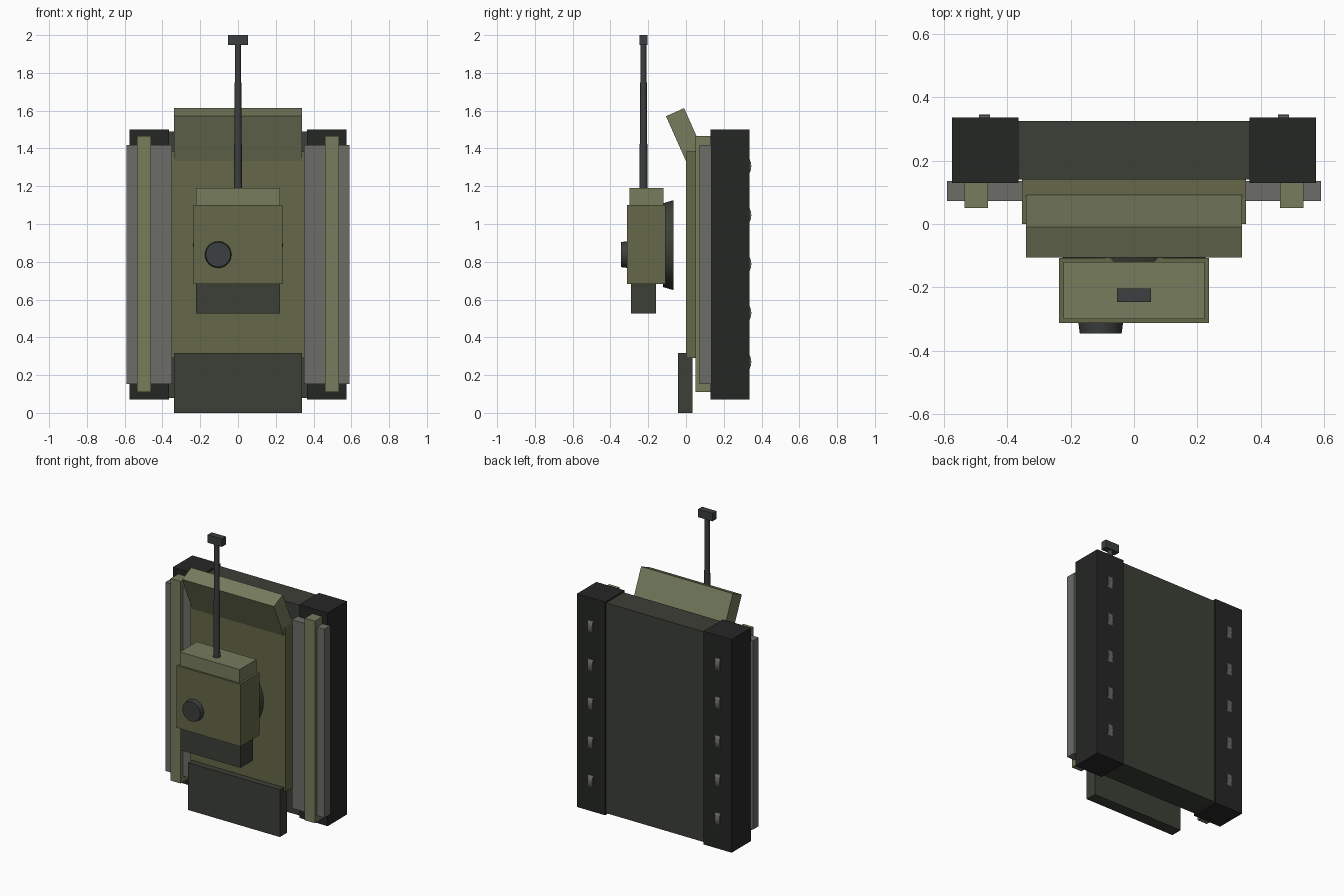
import bpy, math
from mathutils import Matrix

if "Cube" in bpy.data.objects:
    bpy.data.objects.remove(bpy.data.objects["Cube"])


def material(name, rgb):
    m = bpy.data.materials.new(name)
    m.diffuse_color = (*rgb, 1)
    m.use_nodes = True
    m.node_tree.nodes["Principled BSDF"].inputs["Base Color"].default_value = m.diffuse_color
    return m


OLIVE = material("olive", (0.13, 0.14, 0.065))
LIGHT = material("light_olive", (0.18, 0.2, 0.11))
DARK = material("dark_olive", (0.045, 0.05, 0.037))
BLACK = material("track_black", (0.018, 0.02, 0.018))
METAL = material("gun_metal", (0.045, 0.05, 0.05))
GREY = material("fender_grey", (0.15, 0.15, 0.135))


def box(name, x, y, z, mat):
    """Box from (min, max) ranges."""
    bpy.ops.mesh.primitive_cube_add(size=1)
    o = bpy.context.object
    o.name = name
    c = [sum(r) / 2 for r in (x, y, z)]
    s = [r[1] - r[0] for r in (x, y, z)]
    o.data.transform(Matrix.Translation(c) @ Matrix.Diagonal((*s, 1)))
    o.data.materials.append(mat)
    return o


def cone(name, r1, r2, depth, loc, rot, mat, sides=24):
    bpy.ops.mesh.primitive_cone_add(vertices=sides, radius1=r1, radius2=r2,
                                    depth=depth, location=loc, rotation=rot)
    o = bpy.context.object
    o.name = name
    o.data.materials.append(mat)
    bpy.ops.object.shade_smooth_by_angle(angle=math.radians(30))
    return o


# Hull
box("lower_hull", (-0.37, 0.37), (0.14, 0.325), (0.08, 1.49), DARK)
box("upper_hull", (-0.353, 0.353), (0, 0.143), (0.29, 1.385), OLIVE)
box("rear_plate", (-0.34, 0.34), (-0.042, 0.035), (0, 0.317), DARK)

# Sloped front plate
plate = box("front_plate", (-0.34, 0.34), (-0.0525, 0.0525), (-0.36, 0), LIGHT)
plate.location = (-0.0, -0.058, 1.592)
plate.rotation_euler.x = math.radians(24)

# Tracks, fenders, rails and wheels on both sides
for side, s in (("left", -1), ("right", 1)):
    def span(a, b):
        return tuple(sorted((s * a, s * b)))
    box(side + "_track", span(0.365, 0.574), (0.13, 0.336), (0.07, 1.5), BLACK)
    box(side + "_fender", span(0.35, 0.59), (0.072, 0.135), (0.152, 1.417), GREY)
    box(side + "_rail", span(0.46, 0.535), (0.05, 0.13), (0.11, 1.465), LIGHT)
    for i in range(5):
        cone(f"{side}_wheel_{i + 1}", 0.08, 0.08, 0.035,
             (s * 0.472, 0.266, 0.27 + i * 0.259), (0, math.pi / 2, 0), GREY)

# Turret
FACE = (math.pi / 2, 0, 0)  # cone axis pointing to -y
cone("turret_ring", 0.238, 0.222, 0.055, (0, -0.0935, 0.888), FACE, DARK, 32)
box("turret", (-0.236, 0.236), (-0.312, -0.108), (0.682, 1.1), OLIVE)
box("mantlet", (-0.222, 0.222), (-0.3, -0.12), (1.09, 1.19), LIGHT)
box("turret_bustle", (-0.222, 0.222), (-0.29, -0.16), (0.527, 0.69), DARK)
cone("hatch", 0.072, 0.066, 0.045, (-0.105, -0.3225, 0.838), FACE, METAL)

# Gun
cone("gun_barrel", 0.022, 0.0155, 0.8, (0, -0.225, 1.56), (0, 0, 0), METAL, 16)
box("muzzle_brake", (-0.053, 0.053), (-0.246, -0.203), (1.947, 2), METAL)
